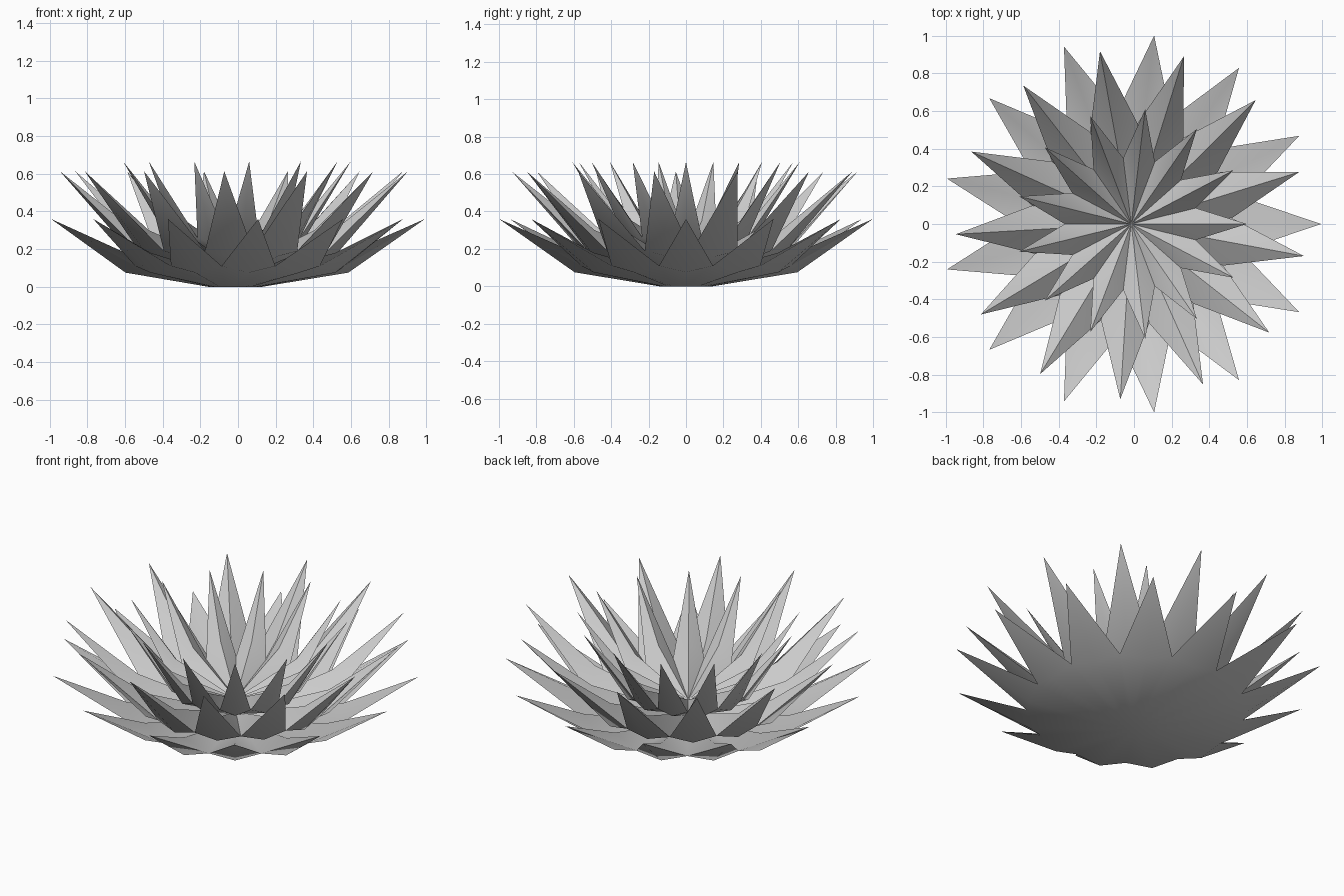
import bpy, math

if "Cube" in bpy.data.objects:
    bpy.data.objects.remove(bpy.data.objects["Cube"])

N = 13            # petals per layer
X0 = -0.0146      # recentres the odd-numbered ring on x = 0


def petal_layer(name, base, ring, bend_drop, tip, phase, center_z, ridge):
    """Shallow closed dish edged with pointed, thick-keeled petals."""
    M = 2 * N
    verts, faces = [], []

    def add(r, a, z):
        verts.append((X0 + r * math.cos(a), r * math.sin(a), z))
        return len(verts) - 1

    ang = [phase + i * math.pi / N for i in range(M)]
    inner = [add(base[0], a, base[1]) for a in ang]
    # even index = petal axis (lower keel), odd index = valley between petals
    outer = [add(ring[0], a, ring[1] - (bend_drop if i % 2 == 0 else 0))
             for i, a in enumerate(ang)]
    tips = [add(tip[0], ang[2 * p], tip[1]) for p in range(N)]
    c = add(0, 0, base[1])
    top = add(0, 0, center_z)
    # underside of the dish
    for i in range(M):
        j = (i + 1) % M
        faces.append((inner[i], inner[j], outer[j], outer[i]))
        faces.append((c, inner[j], inner[i]))
    # underside and upper ridge of every petal
    for p in range(N):
        i = 2 * p
        l, r = (i - 1) % M, i + 1
        k = add(ring[0], ang[i], ridge)
        faces += [(outer[l], outer[i], tips[p]), (outer[i], outer[r], tips[p]),
                  (outer[l], tips[p], k), (k, tips[p], outer[r]),
                  (top, outer[l], k), (top, k, outer[r])]

    me = bpy.data.meshes.new(name)
    me.from_pydata(verts, [], faces)
    me.update()
    ob = bpy.data.objects.new(name, me)
    bpy.context.collection.objects.link(ob)
    bpy.ops.object.select_all(action='DESELECT')
    ob.select_set(True)
    bpy.context.view_layer.objects.active = ob
    bpy.ops.object.shade_smooth_by_angle(angle=math.radians(60))
    return ob


# low outer petals
petal_layer("outer_petals", (0.144, 0.0), (0.60, 0.11), 0.035,
            (1.007, 0.36), 0.0, 0.04, 0.18)
# middle petals, turned between the outer ones
petal_layer("middle_petals", (0.144, 0.06), (0.535, 0.19), 0.03,
            (0.932, 0.613), 0.3, 0.09, 0.30)
# steep inner petals
petal_layer("inner_petals", (0.144, 0.14), (0.353, 0.26), 0.03,
            (0.613, 0.665), 0.0, 0.17, 0.35)
